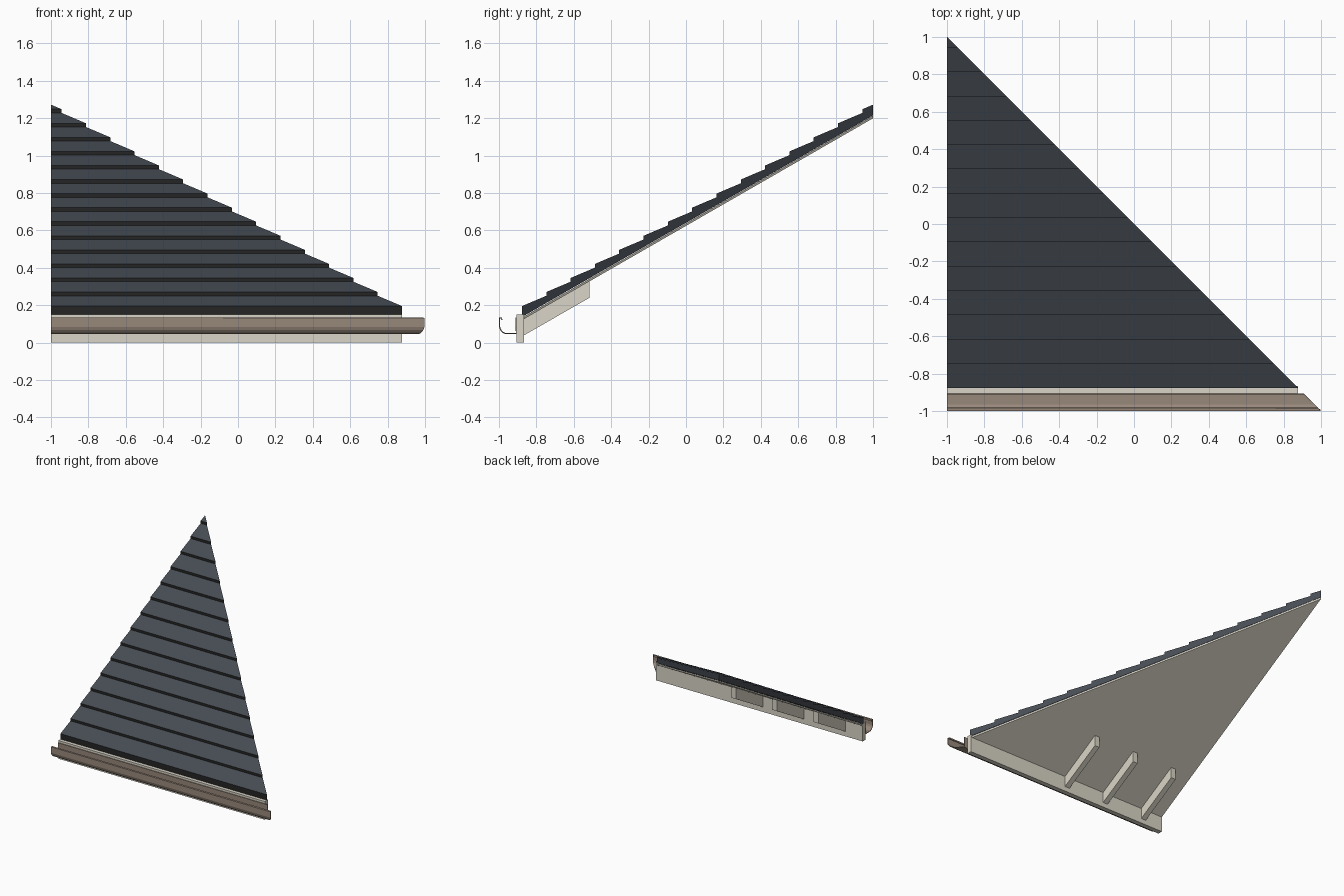
import bpy
import bmesh

cube = bpy.data.objects.get("Cube")
if cube:
    bpy.data.objects.remove(cube, do_unlink=True)


def material(name, rgb):
    mat = bpy.data.materials.new(name)
    mat.use_nodes = True
    mat.diffuse_color = (*rgb, 1)
    mat.node_tree.nodes["Principled BSDF"].inputs["Base Color"].default_value = (*rgb, 1)
    return mat


SLATE = material("slate grey", (0.062, 0.073, 0.09))
EDGE = material("dark shingle edge", (0.017, 0.018, 0.017))
CREAM = material("cream trim", (0.70, 0.665, 0.57))
BROWN = material("brown gutter", (0.31, 0.245, 0.195))

LEFT = -1.0           # straight side of the roof piece
PITCH = 0.575         # rise of the deck per unit of depth


def hip(y):
    """x of the diagonal hip edge at depth y"""
    return -y


def extrude(name, profile, mats, x0=lambda y: LEFT, x1=hip, closed=True):
    """Sweep a (y, z) profile along x between two end rules."""
    bm = bmesh.new()
    a = [bm.verts.new((x0(y), y, z)) for y, z in profile]
    b = [bm.verts.new((x1(y), y, z)) for y, z in profile]
    n = len(profile)
    for i in range(n if closed else n - 1):
        j = (i + 1) % n
        bm.faces.new((a[i], a[j], b[j], b[i]))
    if closed:
        bm.faces.new(a)
        bm.faces.new(list(reversed(b)))
    bmesh.ops.remove_doubles(bm, verts=bm.verts, dist=0.0001)
    bmesh.ops.recalc_face_normals(bm, faces=bm.faces)
    mesh = bpy.data.meshes.new(name)
    bm.to_mesh(mesh)
    bm.free()
    for mat in mats:
        mesh.materials.append(mat)
    obj = bpy.data.objects.new(name, mesh)
    bpy.context.collection.objects.link(obj)
    return obj


# Shingles: stepped courses climbing the slope
EAVE, DEPTH, RISE, COURSES = -0.877, 0.13, 0.0752, 15
profile = [(0.999, 1.214), (EAVE, 0.137)]
for i in range(COURSES):
    y0 = EAVE + i * DEPTH
    y1 = min(y0 + DEPTH, 0.999)
    z0 = 0.195 + i * RISE
    profile += [(y0, z0), (y1, z0 + 0.425 * (y1 - y0))]
shingles = extrude("roof_shingles", profile, [SLATE, EDGE])
for face in shingles.data.polygons:
    if face.normal.y < -0.95:
        face.material_index = 1

# Deck board under the shingles
y0, z0 = -0.866, 0.126
z1 = z0 + (0.999 - y0) * PITCH
extrude("roof_deck", [(y0, z0), (0.999, z1), (0.999, z1 + 0.014), (y0, z0 + 0.014)], [CREAM])

# Fascia board along the eave
extrude("fascia_board", [(-0.905, 0), (-0.866, 0), (-0.866, 0.15), (-0.905, 0.15)],
        [CREAM], x1=lambda y: 0.877)

# Rafter tails under the deck
y0, y1 = -0.868, -0.515
for i in range(3):
    x = -0.07 - 0.375 * i
    extrude(f"rafter_tail_{i + 1}",
            [(y0, 0.038), (y1, 0.24), (y1, 0.333), (y0, 0.13)], [CREAM],
            x0=lambda y: x - 0.022, x1=lambda y: x + 0.022)

# Gutter: bent sheet with a mitred end and a curled lip
path = [(-0.908, 0.133), (-0.908, 0.048), (-0.966, 0.048), (-0.980, 0.055),
        (-0.991, 0.068), (-0.997, 0.085), (-0.997, 0.131), (-0.985, 0.131), (-0.985, 0.121)]
gutter = extrude("gutter", path, [BROWN], closed=False)
solid = gutter.modifiers.new("sheet thickness", "SOLIDIFY")
solid.thickness = 0.006
solid.offset = 0
